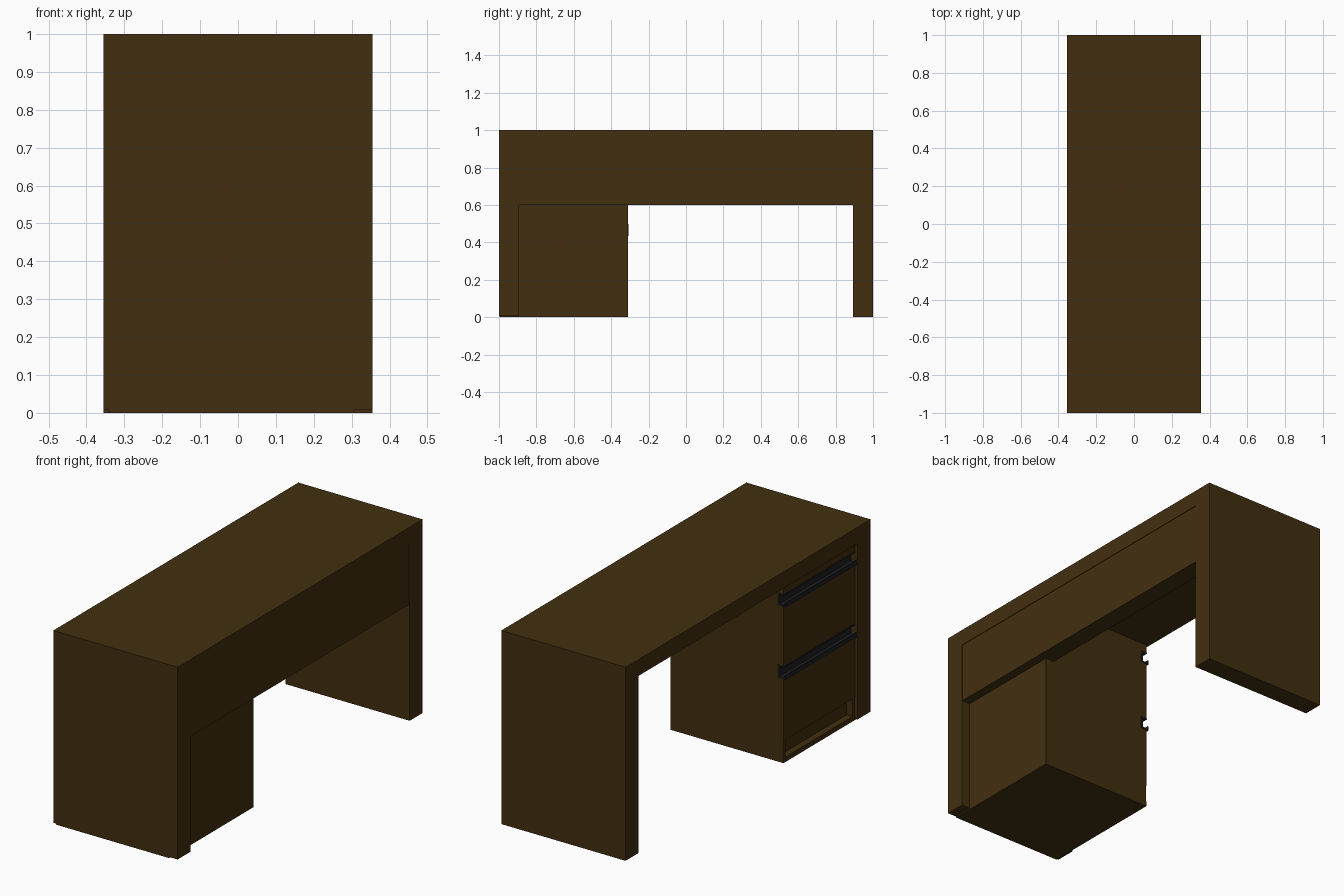
import bpy, bmesh

if "Cube" in bpy.data.objects:
    bpy.data.objects.remove(bpy.data.objects["Cube"])


def material(name, rgb):
    m = bpy.data.materials.new(name)
    m.diffuse_color = (*rgb, 1)
    m.use_nodes = True
    m.node_tree.nodes["Principled BSDF"].inputs["Base Color"].default_value = m.diffuse_color
    return m


WOOD = material("dark_wood", (0.055, 0.028, 0.005))
BLACK = material("black_metal", (0.014, 0.014, 0.017))


def finish(name, bm, mat):
    bmesh.ops.recalc_face_normals(bm, faces=bm.faces)
    me = bpy.data.meshes.new(name)
    bm.to_mesh(me)
    bm.free()
    me.materials.append(mat)
    ob = bpy.data.objects.new(name, me)
    bpy.context.collection.objects.link(ob)
    return ob


def extrude(name, pts, vec, mat=WOOD):
    """Extrude a closed 3D outline along a vector."""
    bm = bmesh.new()
    face = bm.faces.new([bm.verts.new(p) for p in pts])
    out = bmesh.ops.extrude_face_region(bm, geom=[face])
    moved = [g for g in out["geom"] if isinstance(g, bmesh.types.BMVert)]
    bmesh.ops.translate(bm, vec=vec, verts=moved)
    return finish(name, bm, mat)


def box(name, x0, x1, y0, y1, z0, z1, mat=WOOD):
    pts = [(x0, y0, z0), (x1, y0, z0), (x1, y1, z0), (x0, y1, z0)]
    return extrude(name, pts, (0, 0, z1 - z0), mat)


W = 0.355                    # half depth of the desk
LEG = 0.894                  # inner face of the side slabs
UNDER = 0.915                # underside of the top
Y0, Y1 = -LEG, -0.31         # drawer pedestal extent
FACE, BODY = -0.34, -0.305   # drawer front plane, carcass plane

# top and both side slabs as one folded shell
shell = [(-1, 0.007), (-1, 1), (1, 1), (1, 0), (LEG, 0),
         (LEG, UNDER), (-LEG, UNDER), (-LEG, 0.007)]
extrude("desk_shell", [(-W, y, z) for y, z in shell], (2 * W, 0, 0))

# modesty panel, a hair behind the slab edges
box("modesty_panel", 0.255, W - 0.003, -LEG, LEG, 0.6, UNDER)

# pedestal body, its outer side, floor and base
box("pedestal_body", BODY, 0.305, Y0, Y1, 0.007, UNDER)
for name, a, b in (("outer_side", Y1 - 0.018, Y1), ("inner_side", Y0, Y0 + 0.018)):
    box("pedestal_" + name, FACE + 0.002, BODY, a, b, 0.007, 0.12)
box("pedestal_floor", FACE, BODY, Y0, Y1, 0.007, 0.025)
box("pedestal_base", FACE, 0.305, -0.998, Y1, 0, 0.007)

# drawer fronts and the rail above them
for name, z0, z1 in (("top_rail", 0.872, UNDER),
                     ("upper_drawer_front", 0.5, 0.808),
                     ("lower_drawer_front", 0.115, 0.434)):
    box(name, FACE, BODY, Y0, Y1, z0, z1)

# full-width channel handles along the top of each drawer
channel = [(0, 0), (0, 0.022), (0.006, 0.022), (0.006, 0.008), (0.036, 0.008),
           (0.036, 0.057), (0.012, 0.057), (0.012, 0.064), (0.045, 0.064), (0.045, 0)]
for name, z in (("upper_handle", 0.808), ("lower_handle", 0.434)):
    extrude(name, [(-0.353 + x, Y0, z + h) for x, h in channel],
            (0, Y1 - Y0 + 0.002, 0), BLACK)
